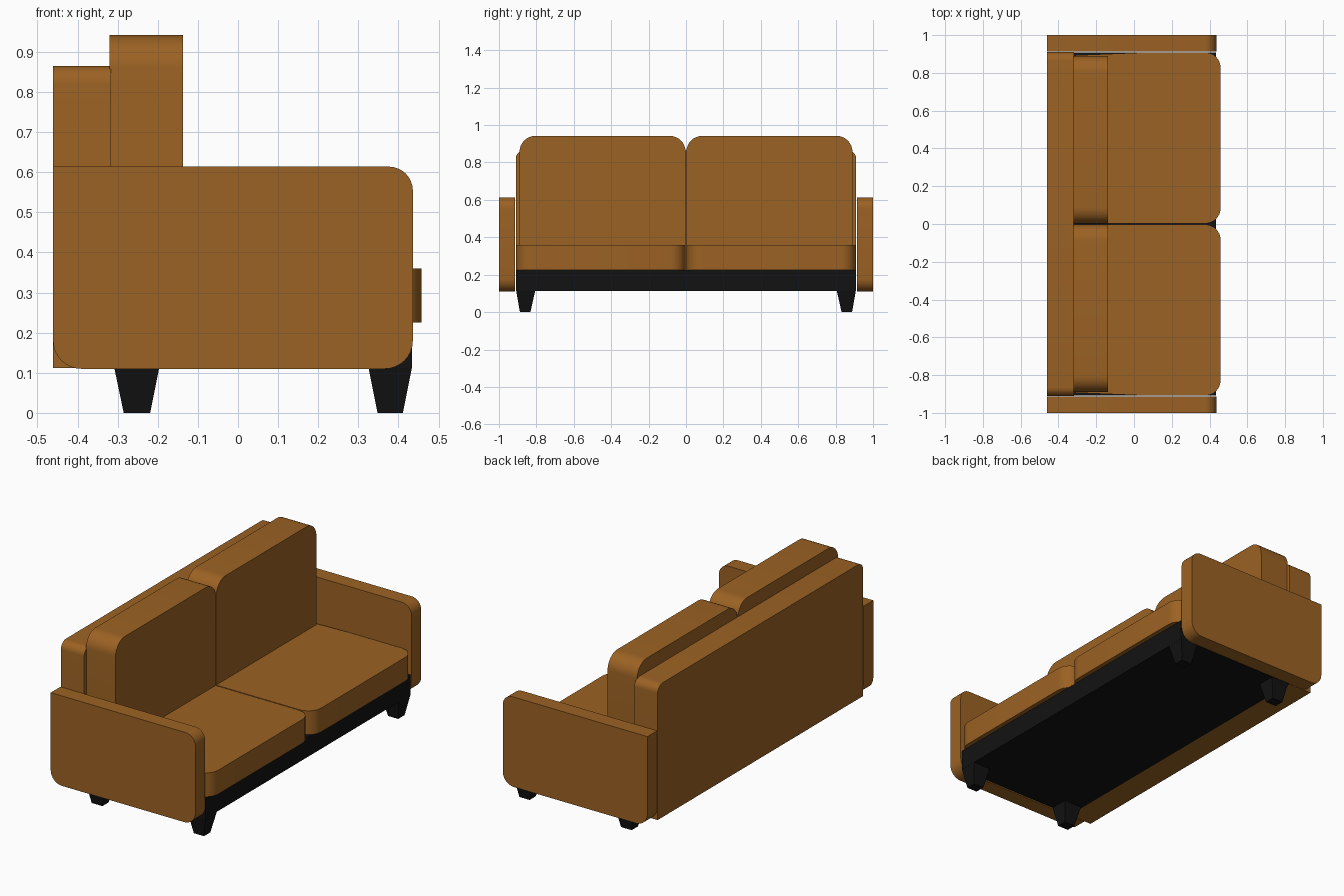
import bpy, bmesh, math
from mathutils import Vector

if "Cube" in bpy.data.objects:
    bpy.data.objects.remove(bpy.data.objects["Cube"])


def material(name, rgb):
    m = bpy.data.materials.new(name)
    m.diffuse_color = (*rgb, 1)
    m.use_nodes = True
    m.node_tree.nodes["Principled BSDF"].inputs["Base Color"].default_value = m.diffuse_color
    return m


LEATHER = material("tan leather", (0.33, 0.122, 0.017))
BLACK = material("black wood", (0.006, 0.006, 0.006))


def rounded(corners, steps=8):
    """Turn (u, v, radius) corners into an outline with rounded corners."""
    out = []
    for i, (u, v, r) in enumerate(corners):
        p = Vector((u, v))
        if r == 0:
            out.append(p)
            continue
        a = (Vector(corners[i - 1][:2]) - p).normalized()
        b = (Vector(corners[(i + 1) % len(corners)][:2]) - p).normalized()
        half = a.angle(b) / 2
        centre = p + (a + b).normalized() * r / math.sin(half)
        start = p + a * r / math.tan(half) - centre
        end = p + b * r / math.tan(half) - centre
        sweep = start.angle_signed(end)
        for k in range(steps + 1):
            t = -sweep * k / steps
            out.append(centre + Vector((start.x * math.cos(t) - start.y * math.sin(t),
                                        start.x * math.sin(t) + start.y * math.cos(t))))
    return out


def finish(name, bm, mat):
    bmesh.ops.recalc_face_normals(bm, faces=bm.faces[:])
    me = bpy.data.meshes.new(name)
    bm.to_mesh(me)
    bm.free()
    me.materials.append(mat)
    ob = bpy.data.objects.new(name, me)
    bpy.context.collection.objects.link(ob)
    bpy.ops.object.select_all(action='DESELECT')
    ob.select_set(True)
    bpy.context.view_layer.objects.active = ob
    bpy.ops.object.shade_smooth_by_angle(angle=math.radians(30))
    return ob


def slab(name, corners, axis, lo, hi, mat):
    """Extrude a rounded outline along an axis from lo to hi."""
    place = {'x': lambda p, d: (d, p.x, p.y),
             'y': lambda p, d: (p.x, d, p.y),
             'z': lambda p, d: (p.x, p.y, d)}[axis]
    pts = rounded(corners)
    bm = bmesh.new()
    rings = [[bm.verts.new(place(p, d)) for p in pts] for d in (lo, hi)]
    n = len(pts)
    for ring in rings:
        bm.faces.new(ring)
    for i in range(n):
        j = (i + 1) % n
        bm.faces.new((rings[0][i], rings[0][j], rings[1][j], rings[1][i]))
    return finish(name, bm, mat)


def leg(name, x_top, x_foot, y_top, y_foot):
    """Square leg tapering to the floor."""
    bm = bmesh.new()
    rings = []
    for (x0, x1), (y0, y1), z in ((x_foot, y_foot, 0), (x_top, y_top, 0.115)):
        rings.append([bm.verts.new((x, y, z))
                      for x, y in ((x0, y0), (x1, y0), (x1, y1), (x0, y1))])
    for ring in rings:
        bm.faces.new(ring)
    for i in range(4):
        j = (i + 1) % 4
        bm.faces.new((rings[0][i], rings[0][j], rings[1][j], rings[1][i]))
    finish(name, bm, BLACK)


# Base frame and back panel
slab("base_frame", [(-0.318, -0.908, 0), (0.434, -0.908, 0),
                    (0.434, 0.908, 0), (-0.318, 0.908, 0)], 'z', 0.112, 0.225, BLACK)
slab("back_panel", [(-0.91, 0.112, 0), (0.91, 0.112, 0),
                    (0.91, 0.865, 0.045), (-0.91, 0.865, 0.045)],
     'x', -0.461, -0.317, LEATHER)

for s, side in ((-1, "right"), (1, "left")):
    # Armrest: square at the upper back, rounded elsewhere
    slab("armrest_" + side, [(-0.461, 0.11, 0.07), (0.436, 0.11, 0.07),
                             (0.436, 0.614, 0.06), (-0.461, 0.614, 0)],
         'y', s * 0.914, s * 1.0, LEATHER)
    # Seat cushion: rounded front corners, slightly narrower at the back
    slab("seat_cushion_" + side, [(-0.317, s * 0.003, 0), (0.458, s * 0.003, 0.08),
                                  (0.458, s * 0.908, 0.08), (0.05, s * 0.908, 0),
                                  (-0.317, s * 0.893, 0)],
         'z', 0.226, 0.36, LEATHER)
    # Back cushion: rounded upper corners
    slab("back_cushion_" + side, [(s * 0.002, 0.36, 0), (s * 0.89, 0.36, 0),
                                  (s * 0.89, 0.942, 0.085), (s * 0.002, 0.942, 0.085)],
         'x', -0.32, -0.137, LEATHER)
    # Legs
    y_top, y_foot = (s * 0.806, s * 0.908), (s * 0.832, s * 0.888)
    leg("front_leg_" + side, (0.325, 0.434), (0.348, 0.411), y_top, y_foot)
    leg("rear_leg_" + side, (-0.309, -0.196), (-0.285, -0.219), y_top, y_foot)
